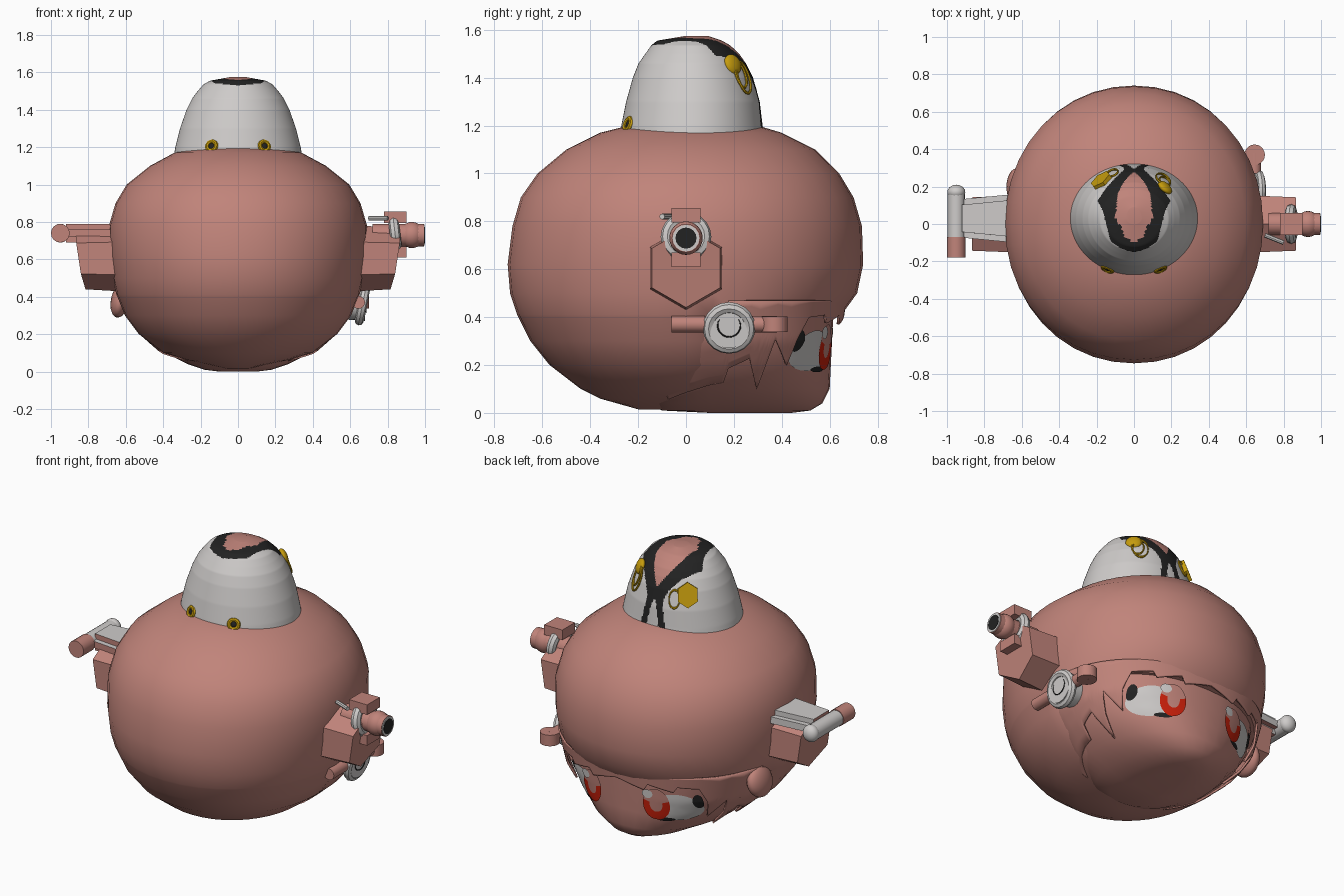
import bpy, bmesh, math
from math import sin, cos, pi, radians, copysign
from mathutils import Vector, Matrix

if "Cube" in bpy.data.objects:
    bpy.data.objects.remove(bpy.data.objects["Cube"], do_unlink=True)

def material(name, r, g, b):
    m = bpy.data.materials.new(name)
    m.use_nodes = True
    m.diffuse_color = (r, g, b, 1)
    node = next(n for n in m.node_tree.nodes if n.type == 'BSDF_PRINCIPLED')
    node.inputs["Base Color"].default_value = (r, g, b, 1)
    return m

PINK = material("dusty_pink", .53, .23, .195)
WHITE = material("soft_white", .62, .6, .59)
BLACK = material("black", .016, .016, .016)
GOLD = material("gold", .56, .33, .004)
RED = material("red", .6, .014, .003)

def finish(ob, *mats):
    for m in mats:
        ob.data.materials.append(m)
    bpy.ops.object.select_all(action='DESELECT')
    ob.select_set(True)
    bpy.context.view_layer.objects.active = ob
    bpy.ops.object.shade_smooth_by_angle(angle=radians(35))
    return ob

def from_bmesh(name, bm, *mats):
    bmesh.ops.recalc_face_normals(bm, faces=bm.faces)
    me = bpy.data.meshes.new(name)
    bm.to_mesh(me)
    bm.free()
    ob = bpy.data.objects.new(name, me)
    bpy.context.collection.objects.link(ob)
    return finish(ob, *mats)

def prim(kind, name, mat, loc, scale=(1, 1, 1), rot=(0, 0, 0), **kw):
    getattr(bpy.ops.mesh, "primitive_" + kind + "_add")(location=loc, rotation=rot, **kw)
    ob = bpy.context.object
    ob.name, ob.scale = name, scale
    return finish(ob, mat)

def ball(name, mat, loc, size, rot=(0, 0, 0)):
    return prim("uv_sphere", name, mat, loc, size, rot, segments=20, ring_count=12, radius=1)

def rod(name, mat, a, b, r, sides=16):
    a, b = Vector(a), Vector(b)
    rot = (b - a).to_track_quat('Z', 'Y').to_euler()
    return prim("cylinder", name, mat, (a + b) / 2, rot=rot, radius=r, depth=(b - a).length, vertices=sides)

def ring_point(row, cy, n, t):
    # superellipse with separate front and back depth
    z, rx, yb, yf = row
    sx, cx = sin(t), cos(t)
    depth = yf - cy if cx > 0 else cy - yb
    return Vector((rx * copysign(abs(sx) ** (2 / n), sx),
                   cy + depth * copysign(abs(cx) ** (2 / n), cx), z))

def loft(rows, cy, n, segs):
    bm = bmesh.new()
    rings = [[bm.verts.new(ring_point(r, cy, n, 2 * pi * i / segs)) for i in range(segs)] for r in rows]
    for a, b in zip(rings, rings[1:]):
        for i in range(segs):
            j = (i + 1) % segs
            bm.faces.new((a[i], a[j], b[j], b[i]))
    bm.faces.new(rings[0])
    bm.faces.new(rings[-1])
    return bm

def row_at(rows, z):
    for a, b in zip(rows, rows[1:]):
        if z <= b[0]:
            k = (z - a[0]) / (b[0] - a[0])
            return tuple(p + (q - p) * k for p, q in zip(a, b))
    return rows[-1]

# Hair ball, with the front drawn in below the fringe
hair = [(.015, .08, -.2, .1), (.06, .27, -.36, .25), (.1, .4, -.44, .28), (.2, .53, -.57, .33),
        (.3, .605, -.65, .38), (.4, .645, -.7, .45), (.41, .65, -.705, .65), (.5, .67, -.735, .715),
        (.62, .685, -.745, .74), (.78, .69, -.725, .735), (.9, .655, -.69, .7), (1, .595, -.62, .64),
        (1.1, .47, -.5, .54), (1.17, .34, -.36, .4), (1.2, .22, -.24, .3), (1.21, .05, -.05, .05)]
from_bmesh("hair", loft(hair, 0, 2.06, 40), PINK)

# Face
face = [(0, .1, .1, .44), (.01, .18, -.1, .52), (.04, .27, -.16, .57), (.1, .39, -.2, .6),
        (.2, .495, -.2, .605), (.3, .56, -.2, .61), (.5, .6, -.2, .62)]
FACE_Y, FACE_N = .1, 2.2
from_bmesh("face", loft(face, FACE_Y, FACE_N, 40), PINK)

def grid(name, fn, nu, nv, mat, thick=0.0):
    bm = bmesh.new()
    vs = [[bm.verts.new(fn(i / nu, j / nv)) for j in range(nv + 1)] for i in range(nu + 1)]
    for i in range(nu):
        for j in range(nv):
            bm.faces.new((vs[i][j], vs[i + 1][j], vs[i + 1][j + 1], vs[i][j + 1]))
    bmesh.ops.remove_doubles(bm, verts=bm.verts, dist=1e-5)
    ob = from_bmesh(name, bm, mat)
    if thick:
        mod = ob.modifiers.new("thickness", 'SOLIDIFY')
        mod.thickness, mod.offset = thick, 0
    return ob

# Fringe sheet: lower edge height by angle away from the face centre
edge = [(0, .41), (14, .37), (16, .41), (30, .375), (32, .41), (44, .4), (50, .31), (55, .2),
        (62, .31), (70, .1), (74, .23), (83, .19), (85, .13), (100, .1), (125, .06)]

def fringe(u, v):
    deg = -125 + 250 * u
    t, z0 = radians(deg), row_at(edge, abs(deg))[1]
    z = .47 + (z0 - .47) * v
    out = .045 - .03 * (.47 - z) / .37
    return ring_point(row_at(face, z), FACE_Y, FACE_N, t) + Vector((sin(t), cos(t), 0)) * out

grid("fringe", fringe, 250, 10, PINK, .012)

# Painted eyes laid on the face
def on_face(x, z, off):
    _, rx, _, yf = row_at(face, z)
    y = FACE_Y + (yf - FACE_Y) * (1 - min(1, abs(x) / rx) ** FACE_N) ** (1 / FACE_N)
    return Vector((x * (1 + off), y + off, z))

def patch(name, mat, cx, cz, rx, rz, off, inner=0.0, a0=0, a1=360):
    def fn(u, v):
        a, r = radians(a0 + (a1 - a0) * u), inner + (1 - inner) * v
        return on_face(cx + rx * r * cos(a), cz + rz * r * sin(a), off)
    grid(name, fn, 28, 4, mat)

for s in (1, -1):
    patch("eye_white", WHITE, .31 * s, .26, .115, .085, .004)
    patch("eye_corner", BLACK, .41 * s, .3, .022, .045, .006)
    patch("eye_lower_lash", BLACK, .25 * s, .182, .045, .012, .006)
    patch("iris_fill", PINK, .21 * s, .28, .072, .09, .008)
    patch("iris", RED, .21 * s, .275, .072, .095, .01, .48, -195, 15)
    patch("eye_glint", WHITE, .21 * s + .045, .335, .03, .026, .012)

# Cap: black band and pink opening are chosen by distance along the crown
cap = [(1.14, .345, -.28, .33), (1.2, .335, -.27, .32), (1.3, .31, -.25, .308), (1.4, .275, -.222, .28),
       (1.46, .245, -.198, .25), (1.5, .215, -.17, .222), (1.535, .185, -.145, .185),
       (1.555, .15, -.12, .15), (1.575, .04, .0, .09)]
CAP_Y = .03
fine = [row_at(cap, 1.14 + .435 * (1 - (1 - i / 90) ** 1.5)) for i in range(91)]
bm = loft(fine, CAP_Y, 2, 240)
band = [(-.17, .0, .0), (-.15, .06, .0), (-.11, .12, .0), (-.08, .13, .05), (.05, .16, .1), (.18, .195, .085),
        (.3, .13, .05), (.42, .075, .0), (.5, .05, .0), (.54, .055, .015), (.7, .085, .045)]
for f in bm.faces:
    c = f.calc_center_median()
    d = c.y + copysign(1.55 - c.z, c.y)
    if d > band[0][0]:
        _, outer, inner = row_at(band, d)
        if abs(c.x) < inner:
            f.material_index = 2 if d < .45 else 0
        elif abs(c.x) < outer:
            f.material_index = 1
from_bmesh("cap", bm, WHITE, BLACK, PINK)

def on_cap(deg, z):
    t = radians(deg)
    p = ring_point(row_at(cap, z), CAP_Y, 2, t)
    n = Vector((sin(t), cos(t), .35)).normalized()
    return p, n, n.to_track_quat('Z', 'Y').to_euler()

# Cap buttons, badge and cords
for a in (155, -155):
    p, n, rot = on_cap(a, 1.205)
    prim("torus", "cap_button", GOLD, p, rot=rot, major_radius=.026, minor_radius=.012,
         major_segments=16, minor_segments=8)
    ball("button_centre", BLACK, p, (.018, .018, .008), rot)
p, n, rot = on_cap(-38, 1.385)
prim("cylinder", "badge", GOLD, p, (1, 1.15, 1), rot, radius=.062, depth=.03, vertices=6)
p, n, rot = on_cap(42, 1.455)
ball("cord_disc", GOLD, p, (.045, .045, .022), rot)
for deg, z, r in ((37, 1.41, .055), (34, 1.4, .07), (-23, 1.36, .05)):
    p, n, rot = on_cap(deg, z)
    prim("torus", "cord_loop", GOLD, p + n * .004, (.6, 1, 1), rot, major_radius=r, minor_radius=.006,
         major_segments=24, minor_segments=6)

# Hexagonal ear housings on both sides, point downwards
for s in (1, -1):
    ob = prim("cone", "ear_housing", PINK, (.755 * s, 0, .605), rot=(0, s * pi / 2, 0),
              vertices=6, radius1=.175, radius2=.165, depth=.22)
    ob.data.transform(Matrix.Rotation(pi / 6, 4, 'Z'))
    for v in ob.data.vertices:
        if v.co.z > 0:
            v.co.z -= .3 * max(0, s * v.co.x)

# Upper nozzle on the left
rod("nozzle_arm", PINK, (.72, 0, .73), (.9, 0, .73), .06)
prim("torus", "nozzle_collar", WHITE, (.84, 0, .735), rot=(0, pi / 2 - .12, 0), major_radius=.078,
     minor_radius=.028, major_segments=20, minor_segments=8)
for z in (.825, .64):
    prim("cube", "nozzle_block", PINK, (.84, 0, z), (.12, .12, .06), size=1)
ball("nozzle_ball", PINK, (.93, 0, .73), (.066, .07, .07))
rod("nozzle_rim", PINK, (.95, 0, .73), (.994, 0, .73), .06)
rod("nozzle_lip", WHITE, (.98, 0, .73), (.998, 0, .73), .056)
rod("nozzle_bore", BLACK, (.99, 0, .73), (1, 0, .73), .044)
rod("nozzle_fin", WHITE, (.7, -.06, .82), (.8, -.1, .82), .012, 8)

# Lower round socket on the left
rod("socket_cup", WHITE, (.56, .18, .37), (.685, .18, .36), .09, 20)
prim("torus", "socket_ring", WHITE, (.665, .18, .355), rot=(0, pi / 2 + .2, 0), major_radius=.086,
     minor_radius=.024, major_segments=20, minor_segments=8)
prim("torus", "socket_seam", BLACK, (.685, .18, .365), rot=(0, pi / 2, 0), major_radius=.048,
     minor_radius=.003, major_segments=20, minor_segments=6)
for y0, y1 in ((-.06, .08), (.27, .38)):
    rod("socket_bar", PINK, (.645, y0, .37), (.645, y1, .37), .034)
rod("socket_bar_end", PINK, (.645, .37, .337), (.645, .37, .403), .055, 20)

# Arm on the right: tapered shell, white on top and rear, with a crossbar
bm = bmesh.new()
bmesh.ops.create_cube(bm, size=1)
for v in bm.verts:
    wide = .1 if v.co.x < 0 else .13
    v.co = Vector((-.95 if v.co.x < 0 else -.64, .03 + copysign(wide, v.co.y), .74 + v.co.z * .1))
bmesh.ops.bevel(bm, geom=bm.edges[:], offset=.03, segments=2, affect='EDGES')
bm.normal_update()
for f in bm.faces:
    f.material_index = int(f.normal.z > .3 or f.normal.y > .5)
from_bmesh("arm_shell", bm, PINK, WHITE)
rod("crossbar_front", PINK, (-.95, -.18, .74), (-.95, -.07, .74), .05)
rod("crossbar_rear", WHITE, (-.95, -.07, .74), (-.95, .17, .74), .046)
ball("crossbar_rear_knob", WHITE, (-.95, .17, .74), (.048, .04, .05))
ball("ear", PINK, (-.63, .2, .38), (.05, .1, .09), (.5, .2, 0))
